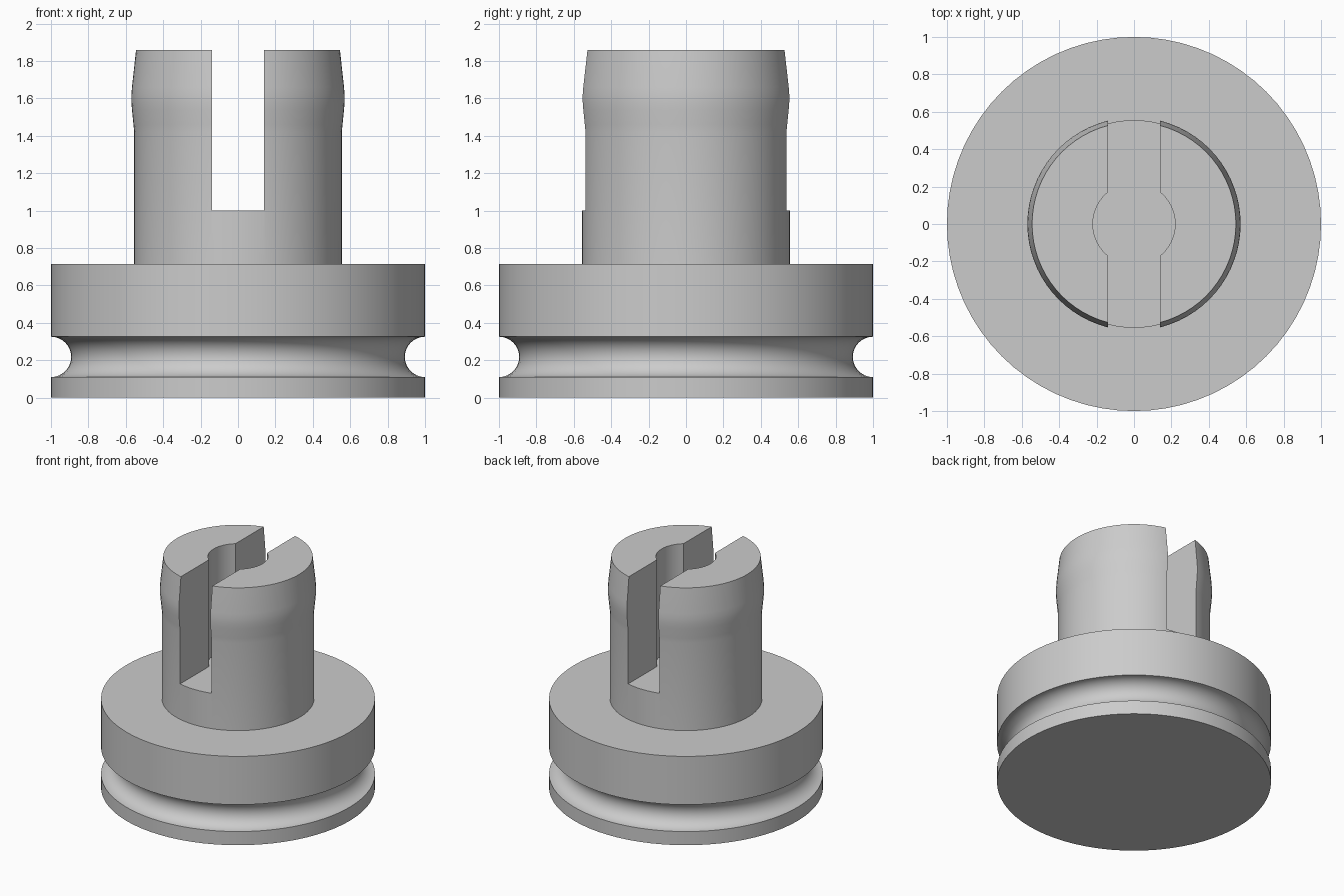
import bpy, bmesh, math

if "Cube" in bpy.data.objects:
    bpy.data.objects.remove(bpy.data.objects["Cube"])

SEGMENTS = 72
SLOT_HALF, HOLE_R, SLOT_FLOOR = 0.14, 0.22, 1.0

grey = bpy.data.materials.new("light grey")
grey.diffuse_color = (0.6, 0.6, 0.6, 1)
grey.use_nodes = True
grey.node_tree.nodes["Principled BSDF"].inputs["Base Color"].default_value = grey.diffuse_color


def make_object(name, bm):
    bmesh.ops.recalc_face_normals(bm, faces=bm.faces)
    mesh = bpy.data.meshes.new(name)
    bm.to_mesh(mesh)
    bm.free()
    mesh.materials.append(grey)
    obj = bpy.data.objects.new(name, mesh)
    bpy.context.collection.objects.link(obj)
    return obj


def lathe(name, profile):
    """Solid of revolution about z, capped flat at both ends."""
    bm = bmesh.new()
    rings = []
    for r, z in profile:
        rings.append([bm.verts.new((r * math.cos(a), r * math.sin(a), z))
                      for a in (math.tau * i / SEGMENTS for i in range(SEGMENTS))])
    for low, high in zip(rings, rings[1:]):
        for i in range(SEGMENTS):
            j = (i + 1) % SEGMENTS
            bm.faces.new((low[i], low[j], high[j], high[i]))
    bm.faces.new(rings[0])
    bm.faces.new(rings[-1])
    return make_object(name, bm)


# Flanged base with a half-round ring groove, carrying a post with a bulged tip
groove = [(1 - 0.108 * math.sin(math.pi * i / 16),
           0.218 - 0.108 * math.cos(math.pi * i / 16)) for i in range(17)]
post = [(0.555, 0.715), (0.555, 1.42), (0.559, 1.46), (0.567, 1.54),
        (0.570, 1.58), (0.570, 1.62), (0.567, 1.66), (0.545, 1.86)]
body = lathe("plug_body", [(1, 0)] + groove + [(1, 0.715)] + post)

# Slot through the post, widened to a round hole in the middle
start = math.acos(SLOT_HALF / HOLE_R)
arc = [start - 2 * start * i / 12 for i in range(13)]
right = ([(SLOT_HALF, 0.8)]
         + [(HOLE_R * math.cos(a), HOLE_R * math.sin(a)) for a in arc]
         + [(SLOT_HALF, -0.8)])
outline = right + [(-x, -y) for x, y in right]
bm = bmesh.new()
floor = bm.faces.new([bm.verts.new((x, y, SLOT_FLOOR)) for x, y in outline])
extruded = bmesh.ops.extrude_face_region(bm, geom=[floor], use_keep_orig=True)
bmesh.ops.translate(bm, vec=(0, 0, 1.2),
                    verts=[v for v in extruded["geom"] if isinstance(v, bmesh.types.BMVert)])
cutter = make_object("slot_cutter", bm)
cutter.hide_render = True

# Cut the slot, then shade the round walls smooth
cut = body.modifiers.new("slot", 'BOOLEAN')
cut.operation = 'DIFFERENCE'
cut.solver = 'EXACT'
cut.object = cutter
bpy.context.view_layer.objects.active = body
body.select_set(True)
bpy.ops.object.modifier_apply(modifier=cut.name)
bpy.data.objects.remove(cutter, do_unlink=True)
bpy.ops.object.shade_smooth_by_angle(angle=math.radians(30))
